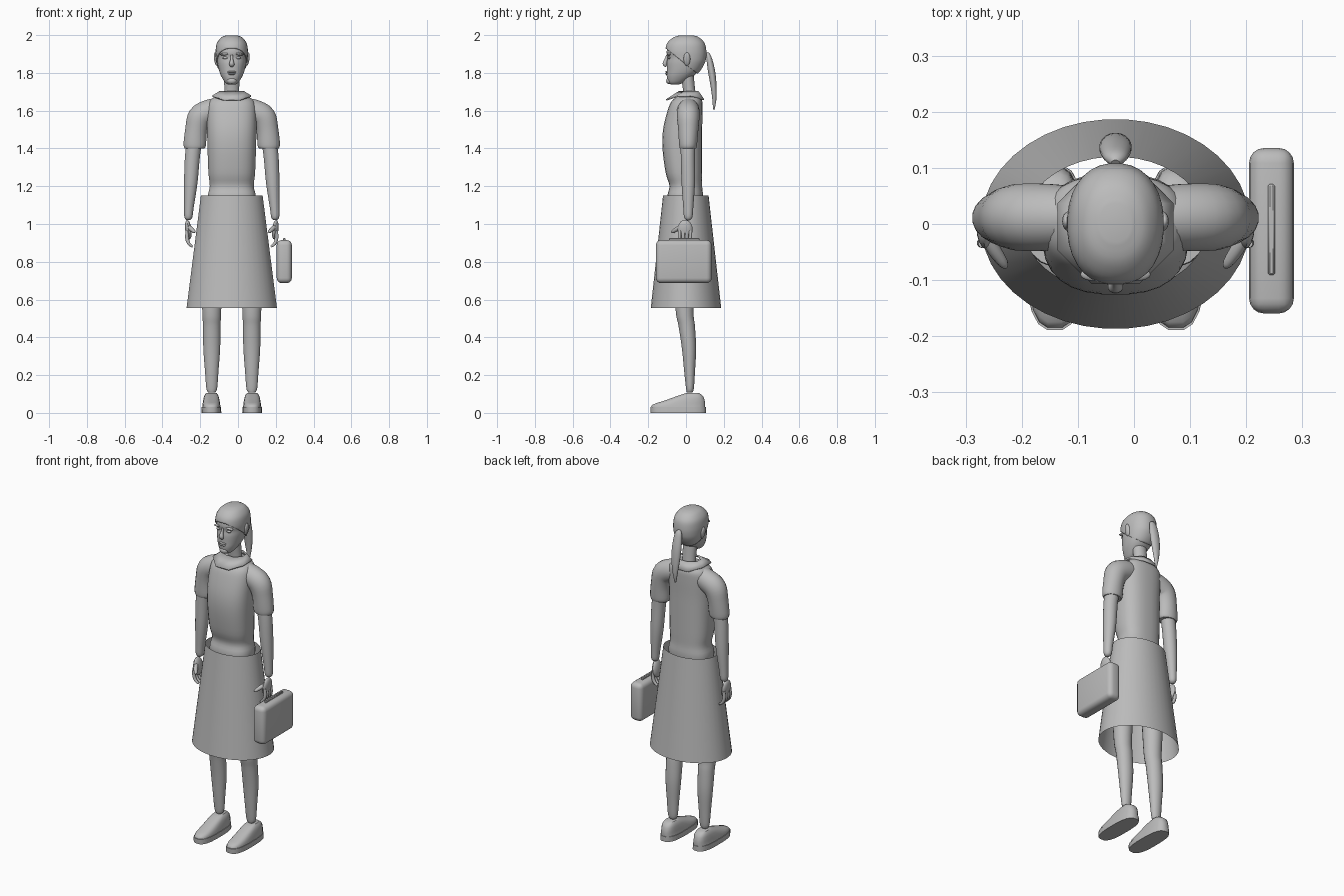
import bpy, bmesh, math
from mathutils import Vector, Matrix

cube = bpy.data.objects.get("Cube")
if cube:
    bpy.data.objects.remove(cube, do_unlink=True)

CX = -0.033  # the figure's own centre line
SIDES = ((1, "left"), (-1, "right"))

grey = bpy.data.materials.new("plain_grey")
grey.use_nodes = True
grey.diffuse_color = (0.5, 0.5, 0.5, 1)
grey.node_tree.nodes["Principled BSDF"].inputs["Base Color"].default_value = (0.5, 0.5, 0.5, 1)


def finish(name, bm, angle=40):
    """Turn a bmesh into a named, shaded object."""
    bmesh.ops.recalc_face_normals(bm, faces=bm.faces)
    mesh = bpy.data.meshes.new(name)
    bm.to_mesh(mesh)
    bm.free()
    mesh.materials.append(grey)
    obj = bpy.data.objects.new(name, mesh)
    bpy.context.collection.objects.link(obj)
    bpy.ops.object.select_all(action='DESELECT')
    obj.select_set(True)
    bpy.context.view_layer.objects.active = obj
    bpy.ops.object.shade_smooth_by_angle(angle=math.radians(angle))
    return obj


def smooth_rows(rows, steps):
    """Catmull-Rom interpolation through rows of numbers."""
    out = []
    for i in range(len(rows) - 1):
        a, b, c, d = (rows[max(i - 1, 0)], rows[i], rows[i + 1], rows[min(i + 2, len(rows) - 1)])
        for k in range(steps):
            t = k / steps
            out.append([q + t * (r - p) / 2 + t * t * (p - 2.5 * q + 2 * r - s / 2)
                        + t ** 3 * (1.5 * (q - r) + (s - p) / 2)
                        for p, q, r, s in zip(a, b, c, d)])
    return out + [list(rows[-1])]


def loft_mesh(rows, segs=20, steps=4, power=2, flat=True, caps=True):
    """Skin rings (x, y, z, radius_a, radius_b); flat rings stay level."""
    rows = smooth_rows(rows, steps)
    points = [Vector(r[:3]) for r in rows]
    bm = bmesh.new()
    rings = []
    for i, row in enumerate(rows):
        u, v = Vector((1, 0, 0)), Vector((0, 1, 0))
        if not flat:
            tangent = (points[min(i + 1, len(rows) - 1)] - points[max(i - 1, 0)]).normalized()
            u = v.cross(tangent).normalized()
            v = tangent.cross(u)
        ring = []
        for k in range(segs):
            angle = math.tau * (k + 0.5) / segs
            c, s = math.cos(angle), math.sin(angle)
            a = math.copysign(abs(c) ** (2 / power), c) * max(row[3], 0.001)
            b = math.copysign(abs(s) ** (2 / power), s) * max(row[4], 0.001)
            ring.append(bm.verts.new(points[i] + u * a + v * b))
        rings.append(ring)
    for low, high in zip(rings, rings[1:]):
        for k in range(segs):
            n = (k + 1) % segs
            bm.faces.new((low[k], low[n], high[n], high[k]))
    if caps:
        bm.faces.new(rings[0])
        bm.faces.new(rings[-1])
    return bm


def stack(name, rows, x=CX, **options):
    """Level rings given as (z, y_front, y_back, half_width)."""
    return finish(name, loft_mesh([(x, (f + b) / 2, z, w, (b - f) / 2)
                                   for z, f, b, w in rows], **options))


def limb(name, side, rows, **options):
    """Round limb following a path, offset sideways from the centre line."""
    rows = [(CX + side * x, y, z, a, b) for x, y, z, a, b in rows]
    return finish(name, loft_mesh(rows, flat=False, **options))


def ball(name, x, y, z, size, turn=0):
    bm = bmesh.new()
    bmesh.ops.create_uvsphere(bm, u_segments=16, v_segments=10, radius=1)
    bm.transform(Matrix.Translation((CX + x, y, z)) @ Matrix.Rotation(turn, 4, 'Y')
                 @ Matrix.Diagonal((*size, 1)))
    return finish(name, bm)


# Clothes on the body
stack("skirt", [(0.555, -0.187, 0.187, 0.24), (1.15, -0.122, 0.12, 0.164)],
      segs=40, steps=1, caps=False)
stack("torso", [(1.0, -0.07, 0.07, 0.1), (1.13, -0.1, 0.09, 0.128), (1.2, -0.088, 0.086, 0.117),
                (1.27, -0.108, 0.086, 0.124), (1.4, -0.125, 0.086, 0.129), (1.5, -0.122, 0.086, 0.131),
                (1.6, -0.098, 0.088, 0.13), (1.65, -0.076, 0.086, 0.118), (1.68, -0.04, 0.07, 0.08)],
      segs=28, power=2.5)
stack("neck", [(1.62, -0.01, 0.06, 0.045), (1.7, -0.015, 0.05, 0.04), (1.8, -0.03, 0.04, 0.042)])

# Folded collar: flared eight-sided band dipping at the front and corners
bm = loft_mesh([(CX, -0.005, 1.66, 0.112, 0.11), (CX, 0.015, 1.705, 0.068, 0.055)],
               segs=8, steps=1, caps=False)
for vert in bm.verts:
    if vert.co.z < 1.68 and abs(vert.co.x - CX) > 0.08:
        vert.co.z += 0.02
collar = finish("collar", bm, 25)
collar.modifiers.new("cloth", 'SOLIDIFY').thickness = 0.008

for s, tag in SIDES:
    # Arms
    limb(tag + "_sleeve", s, [(0.07, 0.012, 1.607, 0.062, 0.055), (0.12, 0.012, 1.595, 0.064, 0.06),
                              (0.168, 0.012, 1.565, 0.066, 0.06), (0.188, 0.012, 1.5, 0.059, 0.054),
                              (0.196, 0.011, 1.42, 0.06, 0.048), (0.197, 0.011, 1.4, 0.052, 0.043)])
    limb(tag + "_forearm", s, [(0.195, 0.01, 1.45, 0.04, 0.04), (0.208, 0.01, 1.36, 0.04, 0.038),
                               (0.217, 0.012, 1.22, 0.036, 0.036), (0.227, 0.012, 1.09, 0.026, 0.027),
                               (0.23, 0.012, 1.035, 0.021, 0.022), (0.23, 0.012, 1.02, 0.008, 0.008)])
    # Hands with curled fingers
    ball(tag + "_palm", s * 0.23, -0.005, 0.97, (0.017, 0.04, 0.052), s * 0.12)
    for k in range(4):
        y = -0.034 + 0.019 * k
        limb(f"{tag}_finger_{k + 1}", s, [(0.236, y, 0.965, 0.009, 0.009), (0.237, y, 0.925, 0.01, 0.009),
                                          (0.227, y, 0.896, 0.009, 0.009), (0.207, y, 0.88, 0.006, 0.006)],
             segs=10, steps=3)
    limb(tag + "_thumb", s, [(0.232, -0.02, 0.99, 0.01, 0.01), (0.217, -0.045, 0.975, 0.012, 0.012),
                             (0.2, -0.07, 0.96, 0.009, 0.009), (0.195, -0.078, 0.956, 0.003, 0.003)],
         segs=10, steps=3)
    # Legs
    foot = CX + s * 0.106
    stack(tag + "_leg", [(1.08, -0.075, 0.065, 0.058), (0.85, -0.075, 0.06, 0.06),
                         (0.55, -0.056, 0.041, 0.051), (0.46, -0.04, 0.048, 0.047),
                         (0.34, -0.022, 0.054, 0.045), (0.22, -0.01, 0.048, 0.036),
                         (0.13, 0, 0.042, 0.029), (0.108, 0.005, 0.035, 0.018)], x=foot)
    # Shoes
    shoe = CX + s * 0.108
    stack(tag + "_sole", [(0, -0.188, 0.106, 0.053), (0.03, -0.19, 0.106, 0.052)],
          x=shoe, steps=1, power=2.8)
    stack(tag + "_shoe", [(0.03, -0.186, 0.103, 0.049), (0.045, -0.176, 0.103, 0.047),
                          (0.065, -0.115, 0.1, 0.044), (0.09, -0.045, 0.09, 0.038),
                          (0.105, 0.0, 0.07, 0.028)], x=shoe, steps=2, power=2.8)

# Head
HEAD = [(1.738, -0.08, -0.04, 0.02), (1.75, -0.095, -0.01, 0.036), (1.78, -0.102, 0.035, 0.055),
        (1.81, -0.102, 0.068, 0.067), (1.85, -0.102, 0.092, 0.076), (1.88, -0.098, 0.1, 0.079),
        (1.91, -0.103, 0.101, 0.08), (1.95, -0.093, 0.092, 0.073), (1.98, -0.062, 0.064, 0.05),
        (1.992, -0.025, 0.03, 0.022)]
stack("head", HEAD, segs=28, power=2.2)

# Hair: slightly larger skull shell trimmed along a slanted hairline
shell = [(CX, (f + b) / 2, z + 0.007 * (z > 1.9), w + 0.006, (b - f) / 2 + 0.007) for z, f, b, w in HEAD]
bm = loft_mesh(shell, segs=32, power=2.2)
bmesh.ops.bisect_plane(bm, geom=bm.verts[:] + bm.edges[:] + bm.faces[:], clear_inner=True,
                       plane_co=(0, -0.11, 1.932), plane_no=(0, 0.68, 0.85))
hair = finish("hair", bm)
hair.modifiers.new("strands", 'SOLIDIFY').thickness = 0.006
limb("ponytail", 1, [(0, 0.108, 1.905, 0.008, 0.008), (0, 0.12, 1.885, 0.022, 0.014),
                     (0, 0.135, 1.81, 0.029, 0.019), (0, 0.146, 1.73, 0.025, 0.016),
                     (0, 0.15, 1.66, 0.015, 0.011), (0, 0.147, 1.605, 0.004, 0.004)])

# Face
limb("nose", 1, [(0, -0.098, 1.895, 0.006, 0.006), (0, -0.106, 1.87, 0.008, 0.009),
                 (0, -0.112, 1.848, 0.014, 0.012), (0, -0.104, 1.835, 0.01, 0.006)], segs=12)
ball("upper_lip", 0, -0.1, 1.805, (0.023, 0.01, 0.006))
ball("lower_lip", 0, -0.1, 1.795, (0.02, 0.01, 0.006))
ball("chin", 0, -0.088, 1.758, (0.026, 0.017, 0.018))
for s, tag in SIDES:
    ball(tag + "_eye", s * 0.033, -0.088, 1.88, (0.016, 0.009, 0.007))
    ball(tag + "_brow", s * 0.035, -0.09, 1.9, (0.028, 0.012, 0.007), s * 0.12)
    ball(tag + "_ear", s * 0.083, 0.005, 1.873, (0.011, 0.018, 0.036), s * 0.15)


# Briefcase
def box(name, centre, size, bevel, segments):
    bm = bmesh.new()
    bmesh.ops.create_cube(bm, size=1)
    bm.transform(Matrix.Translation(centre) @ Matrix.Diagonal((*size, 1)))
    bmesh.ops.bevel(bm, geom=bm.edges[:], offset=bevel, segments=segments, profile=0.5, affect='EDGES')
    return finish(name, bm)


box("briefcase", (0.245, -0.012, 0.801), (0.08, 0.295, 0.228), 0.027, 4)
box("briefcase_handle", (0.245, -0.01, 0.918), (0.012, 0.162, 0.014), 0.003, 1)
